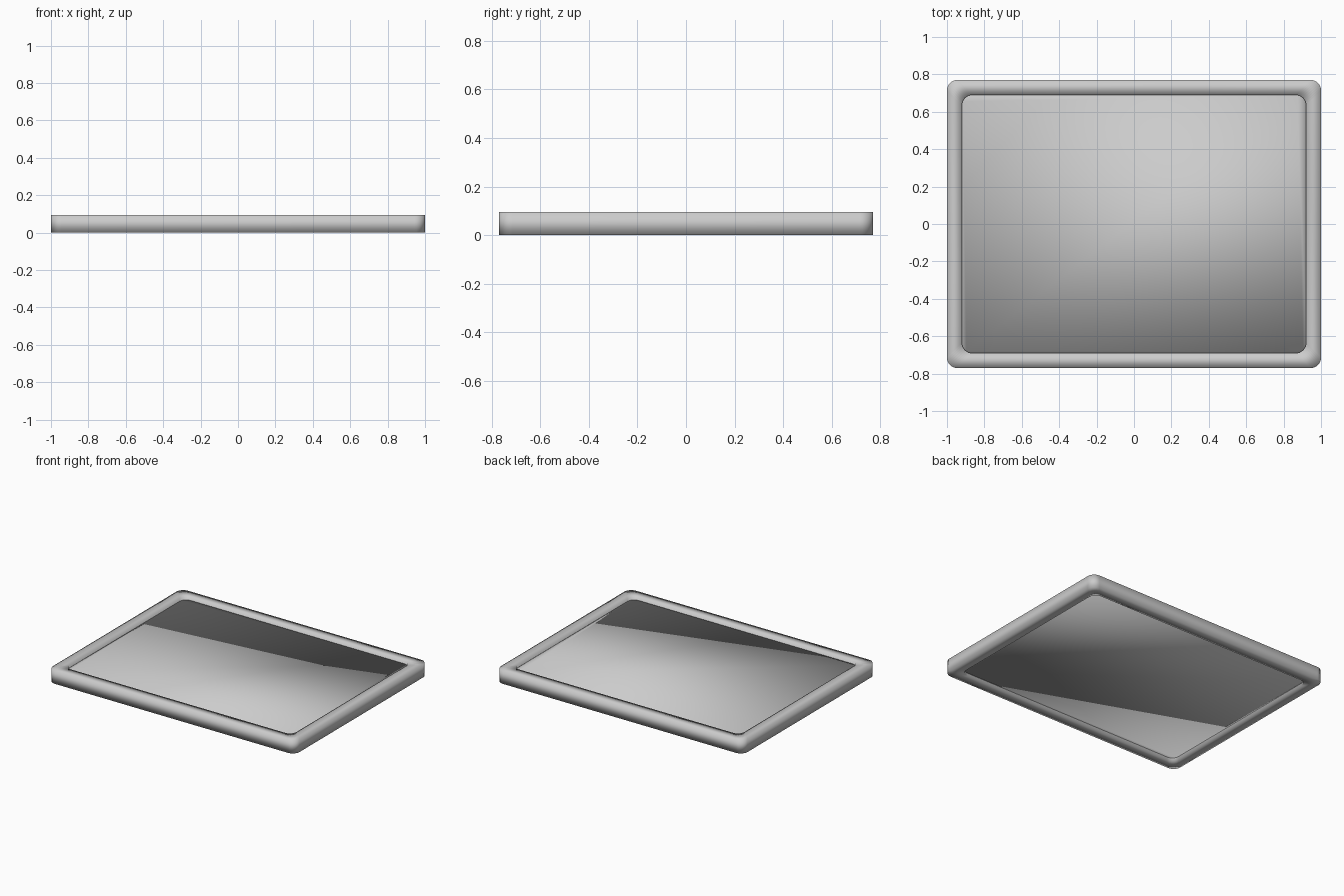
import bpy, bmesh
from math import sin, cos, pi

if "Cube" in bpy.data.objects:
    bpy.data.objects.remove(bpy.data.objects["Cube"])

SEG = 8  # segments per rounded corner


def rounded_rect(hx, hy, r):
    """Outline of a rounded rectangle, counter-clockwise."""
    pts = []
    for i, (sx, sy) in enumerate(((1, 1), (-1, 1), (-1, -1), (1, -1))):
        for k in range(SEG + 1):
            a = (i + k / SEG) * pi / 2
            pts.append((sx * (hx - r) + r * cos(a), sy * (hy - r) + r * sin(a)))
    return pts


def finish(name, bm):
    bmesh.ops.recalc_face_normals(bm, faces=bm.faces)
    mesh = bpy.data.meshes.new(name)
    bm.to_mesh(mesh)
    bm.free()
    mesh.shade_smooth()  # soft shading right across the edges
    obj = bpy.data.objects.new(name, mesh)
    bpy.context.collection.objects.link(obj)
    return obj


def ring(bm, pts, z):
    return [bm.verts.new((x, y, z)) for x, y in pts]


def bridge(bm, a, b):
    for i in range(len(a)):
        j = (i + 1) % len(a)
        bm.faces.new((a[i], a[j], b[j], b[i]))


# Frame: square-section rim with rounded corners
outer, inner = rounded_rect(1.0, 0.77, 0.055), rounded_rect(0.92, 0.69, 0.055)
bm = bmesh.new()
loops = [ring(bm, p, z) for p, z in ((outer, 0), (outer, 0.095), (inner, 0.095), (inner, 0))]
for i in range(4):
    bridge(bm, loops[i], loops[(i + 1) % 4])
finish("frame", bm)

# Panel: thin flat slab held inside the frame
bm = bmesh.new()
low, high = ring(bm, inner, 0.02), ring(bm, inner, 0.075)
bridge(bm, low, high)
bm.faces.new(low)
bm.faces.new(high)
finish("panel", bm)
